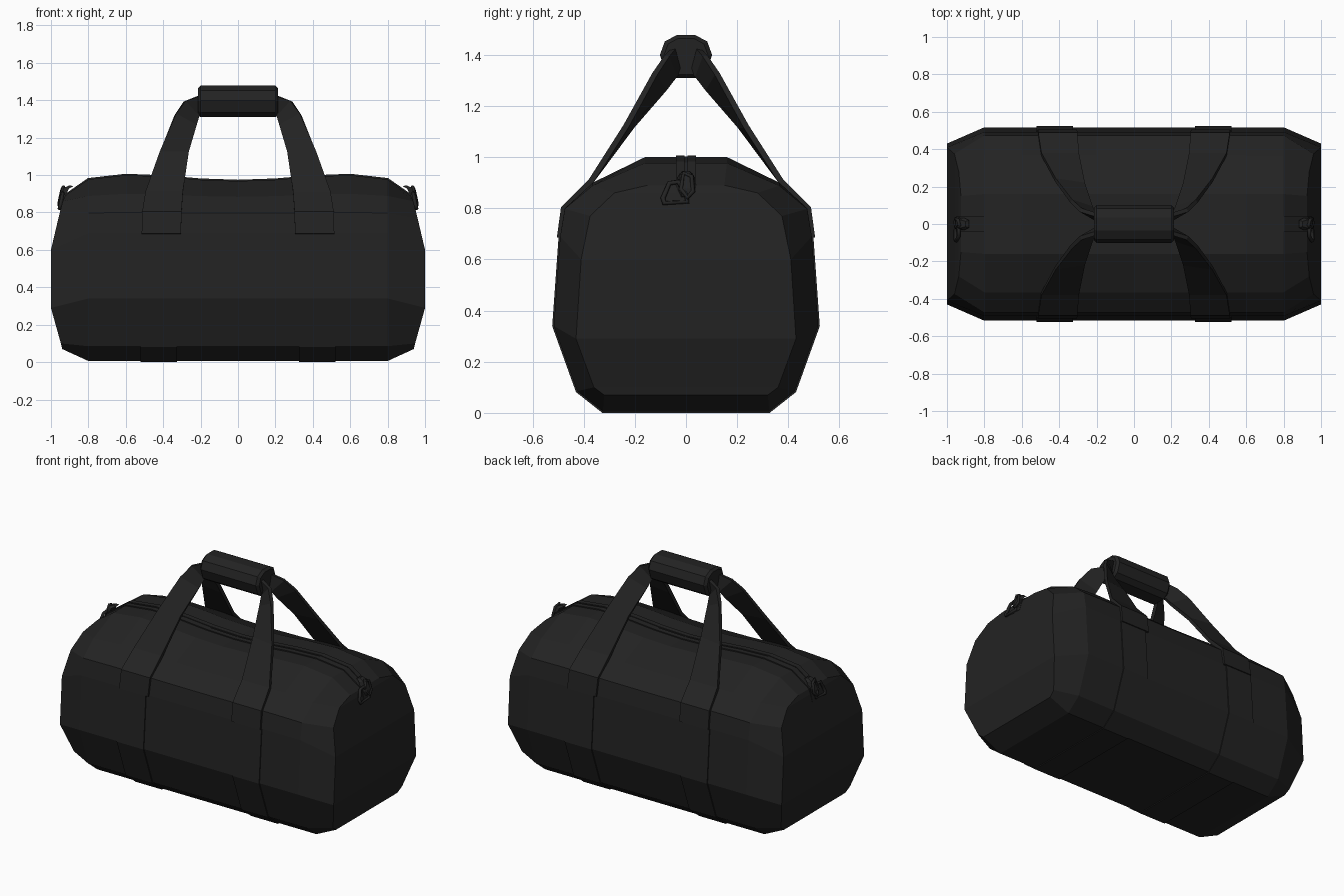
import bpy, bmesh, math
from mathutils import Vector

if "Cube" in bpy.data.objects:
    bpy.data.objects.remove(bpy.data.objects["Cube"])


def material(name, v):
    m = bpy.data.materials.new(name)
    m.diffuse_color = (v, v, v, 1)
    m.use_nodes = True
    m.node_tree.nodes["Principled BSDF"].inputs["Base Color"].default_value = m.diffuse_color
    return m


FABRIC = material("black fabric", 0.0165)


def make(name, verts, faces, solid=0, mirror=None):
    me = bpy.data.meshes.new(name)
    me.from_pydata(verts, [], faces)
    bm = bmesh.new()
    bm.from_mesh(me)
    bmesh.ops.recalc_face_normals(bm, faces=bm.faces)
    bm.to_mesh(me)
    bm.free()
    ob = bpy.data.objects.new(name, me)
    bpy.context.collection.objects.link(ob)
    me.materials.append(FABRIC)
    if solid:
        s = ob.modifiers.new("thickness", 'SOLIDIFY')
        s.thickness, s.offset, s.use_even_offset = solid, 0, True
    if mirror:
        m = ob.modifiers.new("mirror", 'MIRROR')
        m.use_axis = mirror
        m.use_mirror_merge = False
    return ob


def ribbon(name, pairs, solid, mirror):
    """Strip through pairs of edge points, given thickness and mirrored."""
    verts = [p for pair in pairs for p in pair]
    faces = [(2*i, 2*i+1, 2*i+3, 2*i+2) for i in range(len(pairs) - 1)]
    return make(name, verts, faces, solid, mirror)


def loft(name, rings, caps=True, mirror=None):
    n = len(rings[0])
    verts = [p for r in rings for p in r]
    faces = []
    for k in range(len(rings) - 1):
        for i in range(n):
            j = (i + 1) % n
            faces.append((k*n+i, k*n+j, k*n+n+j, k*n+n+i))
    if caps:
        faces += [tuple(range(n)), tuple(range((len(rings)-1)*n, len(rings)*n))]
    return make(name, verts, faces, 0, mirror), faces


# --- bag body: half cross-section (y, z) lofted along x, with bulged end panels
PROFILE = [(.325, .006), (.425, .085), (.517, .34), (.492, .69),
           (.474, .80), (.365, .90), (.16, 1.0)]
END = [(.94, .32, .07), (.947, .36, .10), (1, .43, .29), (1, .41, .60),
       (.96, .375, .77), (.937, .28, .86), (.925, .15, .89)]
TOP = [(0, .968), (.2, .975), (.4, .992), (.6, 1.0), (.8, .977)]


def ring(half):
    return half + [(x, -y, z) for x, y, z in reversed(half)]


rings = []
for x, top in TOP:
    sag = [0, 0, 0, 0, .1, .5, 1]
    rings.append(ring([(x, y, z - s * (1.0 - top))
                       for (y, z), s in zip(PROFILE, sag)]))
rings.append(ring(list(END)))
left = [[(-x, y, z) for x, y, z in r] for r in reversed(rings[1:])]
body, _ = loft("bag_body", left + rings, caps=False)
bm = bmesh.new()
bm.from_mesh(body.data)
bm.verts.ensure_lookup_table()
total = len(bm.verts)
for base in (0, total - 14):                 # end panels as horizontal strips
    for i in range(6):
        bm.faces.new([bm.verts[base + k] for k in (i, i+1, 12-i, 13-i)])
bmesh.ops.recalc_face_normals(bm, faces=bm.faces)
bm.to_mesh(body.data)
bm.free()

# --- webbing bands running under the bag
under = [(y, z) for y, z in reversed(PROFILE[:4])]
under += [(-y, z) for y, z in PROFILE[:4]]
ribbon("under_strap", [((.52, y, z), (.325, y, z)) for y, z in under],
       .012, (True, False, False))

# --- carrying straps: sewn patch, then tapering and twisting up to the grip
ribbon("handle_strap", [
    ((.515, -.494, .685), (.305, -.494, .685)),
    ((.512, -.478, .80), (.302, -.478, .80)),
    ((.495, -.372, .905), (.295, -.372, .905)),
    ((.42, -.235, 1.12), (.265, -.212, 1.12)),
    ((.335, -.122, 1.325), (.225, -.085, 1.265)),
    ((.285, -.075, 1.395), (.212, -.045, 1.315)),
    ((.19, -.045, 1.43), (.19, -.02, 1.335))],
    .022, (True, True, False))

# --- padded grip wrapped around the straps
GRIP = [(.035, 1.478), (.083, 1.452), (.102, 1.40), (.08, 1.335), (.045, 1.31)]
grip_yz = GRIP + [(-y, z) for y, z in reversed(GRIP)]


def grip_ring(x, s):
    return [(x, y * s, 1.395 + (z - 1.395) * s) for y, z in grip_yz]


loft("handle_grip", [grip_ring(x, s) for x, s in
                     ((-.215, .84), (-.2, 1), (.2, 1), (.215, .84))])

# --- zip: two raised flaps and a coil following the top and the end slopes
zip_path = TOP + [(.925, .89), (.945, .81)]
zip_path = [(-x, z) for x, z in reversed(zip_path[1:])] + zip_path
ribbon("zip_flap", [((x, .006, z), (x, .04, z)) for x, z in zip_path],
       .014, (False, True, False))
ribbon("zip_coil", [((x, -.006, z), (x, .006, z)) for x, z in zip_path],
       .006, None)

# --- zip sliders and pull tabs lying on the end slopes
DOWN = Vector((.25, 0, -.97)).normalized()
OUT = Vector((.97, 0, .25)).normalized()


def on_slope(y, d, h):
    return Vector((.925, 0, .89)) + Vector((0, y, 0)) + DOWN * d + OUT * h


def slope_ring(d, h, w, t):
    return [tuple(on_slope(a * w, d, h + b)) for a, b in
            ((-1, 0), (1, 0), (.7, t), (-.7, t))]


loft("zip_slider", [slope_ring(d, h, w, t) for d, h, w, t in
                    ((-.06, -.03, .02, .02), (-.04, -.01, .032, .025),
                     (.02, 0, .035, .025), (.05, 0, .02, .018))],
     mirror=(True, False, False))


def pull(name, points, closed, radius):
    cu = bpy.data.curves.new(name, 'CURVE')
    cu.dimensions = '3D'
    cu.bevel_depth, cu.bevel_resolution, cu.use_fill_caps = radius, 1, True
    for side in (1, -1):
        sp = cu.splines.new('POLY')
        sp.points.add(len(points) - 1)
        for p, (y, d, h) in zip(sp.points, points):
            v = on_slope(y, d, h)
            p.co = (side * v.x, v.y, v.z, 1)
        sp.use_cyclic_u = closed
    ob = bpy.data.objects.new(name, cu)
    bpy.context.collection.objects.link(ob)
    cu.materials.append(FABRIC)
    bpy.context.view_layer.objects.active = ob
    ob.select_set(True)
    bpy.ops.object.convert(target='MESH')
    bpy.context.object.select_set(False)


pull("zip_pull_loop", [(-.01, -.045, .02), (.022, -.03, .024), (.028, .03, .022),
                       (.005, .055, .02), (-.02, .02, .02)], True, .009)
pull("zip_pull_tab", [(-.03, -.01, .016), (-.065, -.005, .014), (-.09, .055, .012),
                      (-.085, .075, .012), (.005, .07, .012), (0, .04, .014)],
     True, .01)
